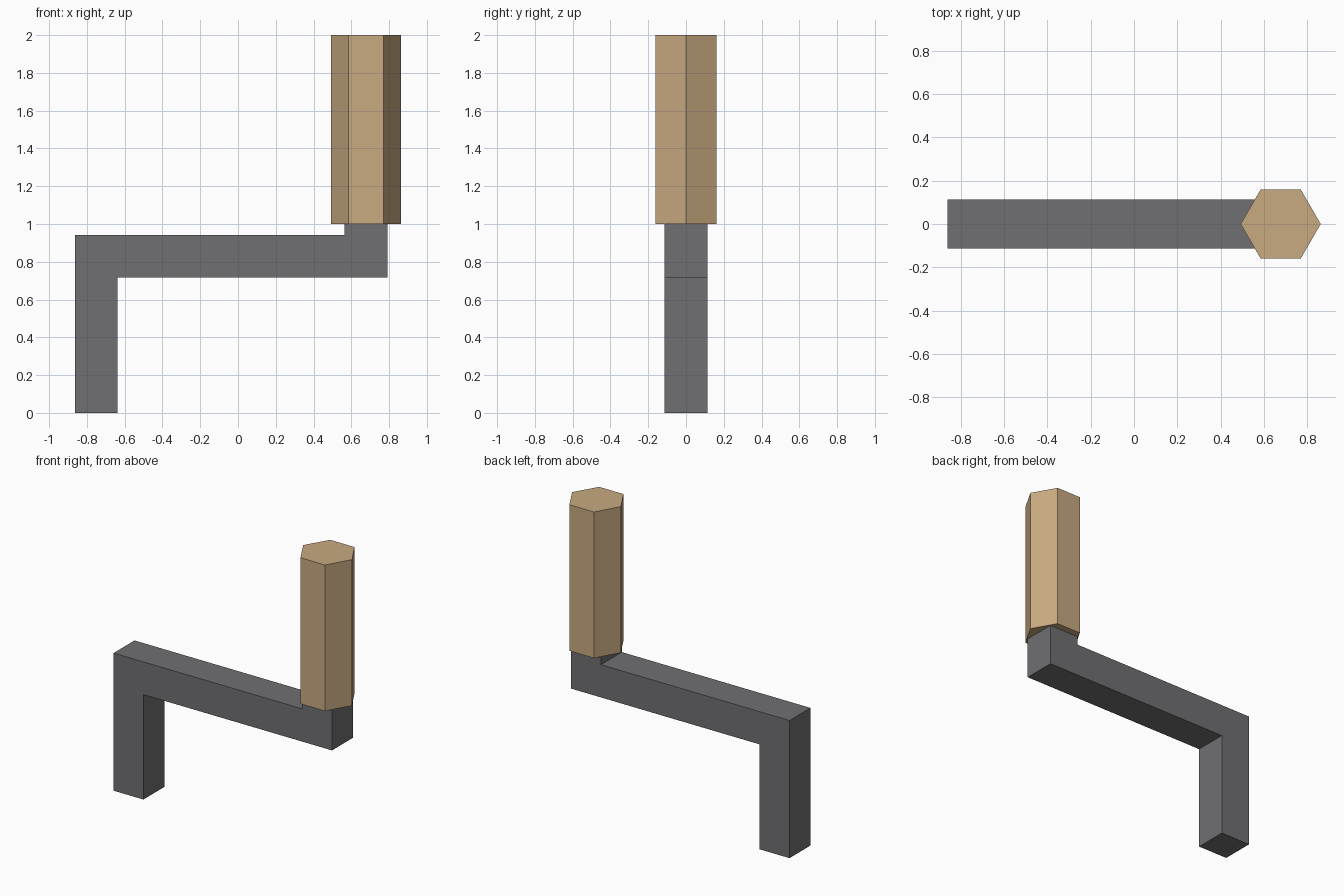
import bpy, bmesh
from math import cos, sin, pi

if "Cube" in bpy.data.objects:
    bpy.data.objects.remove(bpy.data.objects["Cube"])


def prism(name, base, offset, color):
    """Extrude a flat outline along an offset vector into a closed solid."""
    bm = bmesh.new()
    face = bm.faces.new([bm.verts.new(p) for p in base])
    ext = bmesh.ops.extrude_face_region(bm, geom=[face], use_keep_orig=True)
    verts = [g for g in ext["geom"] if isinstance(g, bmesh.types.BMVert)]
    bmesh.ops.translate(bm, verts=verts, vec=offset)
    bmesh.ops.recalc_face_normals(bm, faces=bm.faces)
    mesh = bpy.data.meshes.new(name)
    bm.to_mesh(mesh)
    bm.free()
    mat = bpy.data.materials.new(name + "_color")
    mat.diffuse_color = color
    mat.use_nodes = True
    mat.node_tree.nodes["Principled BSDF"].inputs["Base Color"].default_value = mat.diffuse_color
    mesh.materials.append(mat)
    obj = bpy.data.objects.new(name, mesh)
    bpy.context.collection.objects.link(obj)
    return obj


# Crank arm: square bar with a shaft going down and a short peg going up
W = 0.226
profile = [(-0.863, 0), (-0.637, 0), (-0.637, 0.718), (0.791, 0.718),
           (0.791, 1.0), (0.565, 1.0), (0.565, 0.942), (-0.863, 0.942)]
prism("crank_arm", [(x, -W / 2, z) for x, z in profile], (0, W, 0),
      (0.16, 0.16, 0.17, 1))

# Hexagonal wooden grip standing on the peg
R, CX = 0.185, 0.678
hexagon = [(CX + R * cos(i * pi / 3), R * sin(i * pi / 3), 1.0) for i in range(6)]
prism("handle_grip", hexagon, (0, 0, 1.0), (0.58, 0.40, 0.22, 1))
